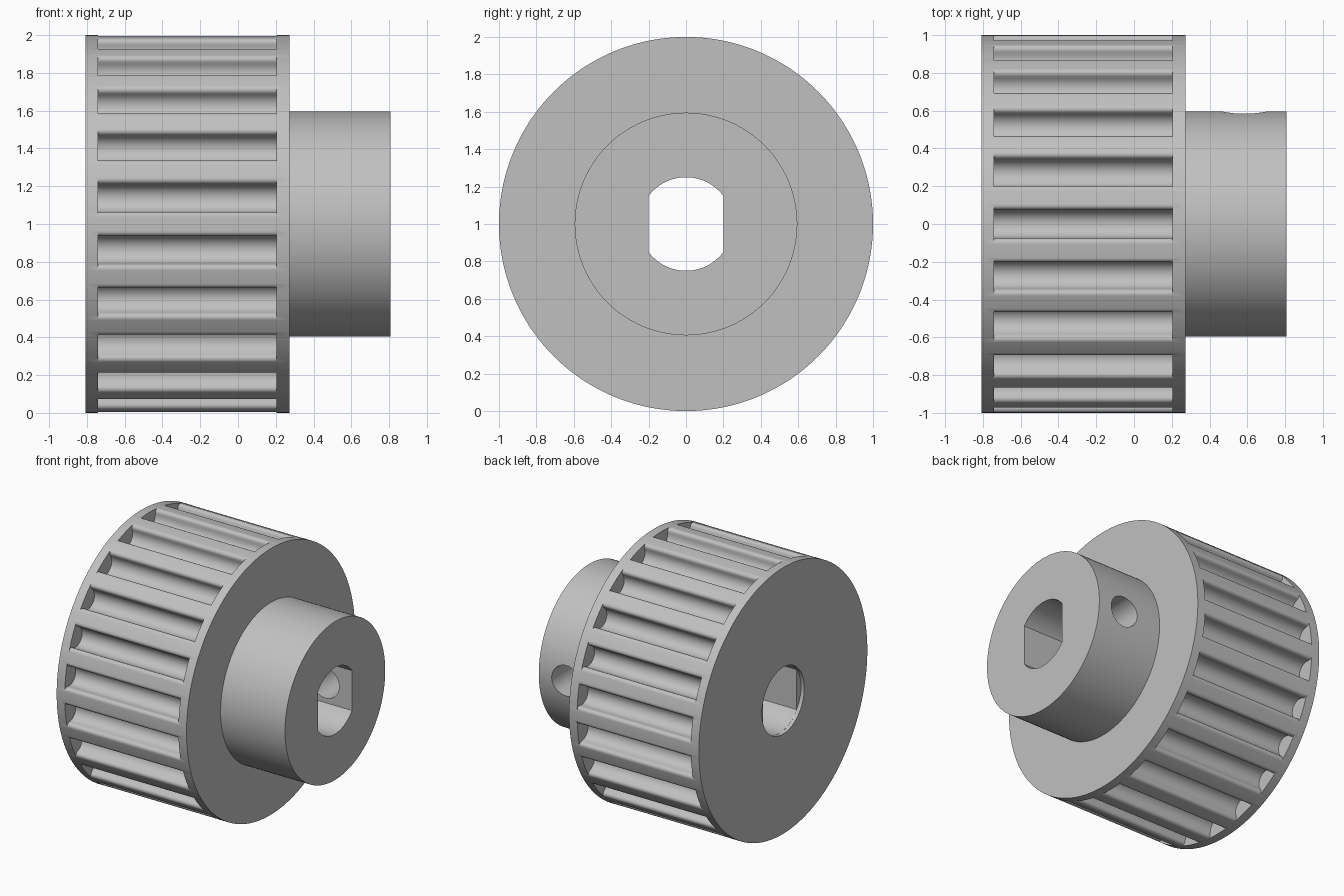
import bpy, bmesh, math
from mathutils import Matrix, Vector

if "Cube" in bpy.data.objects:
    bpy.data.objects.remove(bpy.data.objects["Cube"])

CENTRE = Vector((0, 0, 1))
TEETH = 22
STEPS = TEETH * 8

metal = bpy.data.materials.new("light grey metal")
metal.diffuse_color = (0.53, 0.53, 0.53, 1)
metal.use_nodes = True
metal.node_tree.nodes["Principled BSDF"].inputs["Base Color"].default_value = metal.diffuse_color


def circle(radius, steps):
    return [(radius * math.cos(2 * math.pi * i / steps),
             radius * math.sin(2 * math.pi * i / steps)) for i in range(steps)]


def add_prism(bm, outline, x0, x1, turn=0.0):
    """Extrude a (y, z) outline along x, turned about the pulley axis."""
    rot = Matrix.Rotation(turn, 3, 'X')
    rings = [[bm.verts.new(CENTRE + rot @ Vector((x, y, z))) for y, z in outline]
             for x in (x0, x1)]
    n = len(outline)
    for i in range(n):
        j = (i + 1) % n
        bm.faces.new((rings[0][i], rings[0][j], rings[1][j], rings[1][i]))
    bm.faces.new(rings[0][::-1])
    bm.faces.new(rings[1])


def make_object(name, bm):
    bmesh.ops.recalc_face_normals(bm, faces=bm.faces[:])
    mesh = bpy.data.meshes.new(name)
    bm.to_mesh(mesh)
    bm.free()
    obj = bpy.data.objects.new(name, mesh)
    bpy.context.collection.objects.link(obj)
    mesh.materials.append(metal)
    return obj


# Pulley body: stepped profile (x, radius) turned about the x axis
bm = bmesh.new()
profile = [(-0.807, 1.0), (0.272, 1.0), (0.272, 0.595), (0.807, 0.595)]
rings = [[bm.verts.new(CENTRE + Vector((x, y, z))) for y, z in circle(r, STEPS)]
         for x, r in profile]
for a, b in zip(rings, rings[1:]):
    for i in range(STEPS):
        j = (i + 1) % STEPS
        bm.faces.new((a[i], a[j], b[j], b[i]))
bm.faces.new(rings[0])
bm.faces.new(rings[-1])
pulley = make_object("pulley_body", bm)

# Belt grooves: round bottom with rounded lips, between the two rims
half = [(0.1, 1.1)]
for i in range(6):
    a = math.radians(90 + 18 * i)
    half.append((0.1 + 0.025 * math.cos(a), 0.97 + 0.025 * math.sin(a)))
for i in range(9):
    a = math.radians(-90 * i / 8)
    half.append((0.075 * math.cos(a), 0.955 + 0.075 * math.sin(a)))
groove = half + [(-y, z) for y, z in half[-2::-1]]
bm = bmesh.new()
for k in range(TEETH):
    add_prism(bm, groove, -0.74, 0.205, 2 * math.pi * k / TEETH)
grooves = make_object("groove_cutter", bm)

# Shaft bore with two flats, and a short round mouth on the left face
corner = math.acos(0.2 / 0.25)
arc = [corner + (math.pi - 2 * corner) * i / 24 for i in range(25)]
flat_bore = [(0.25 * math.cos(a + s), 0.25 * math.sin(a + s))
             for s in (0, math.pi) for a in arc]
bm = bmesh.new()
add_prism(bm, flat_bore, -0.785, 0.95)
bore = make_object("bore_cutter", bm)
bm = bmesh.new()
add_prism(bm, circle(0.251, 64), -0.95, -0.78)
mouth = make_object("bore_mouth_cutter", bm)

# Set screw hole through the back wall of the hub
bm = bmesh.new()
bmesh.ops.create_cone(bm, cap_ends=True, segments=48, radius1=0.115, radius2=0.115,
                      depth=0.75, matrix=Matrix.Translation((0.585, 0.425, 1))
                      @ Matrix.Rotation(math.pi / 2, 4, 'X'))
screw = make_object("screw_hole_cutter", bm)

# Cut everything and remove the cutters
bpy.context.view_layer.objects.active = pulley
pulley.select_set(True)
for cutter in (grooves, bore, mouth, screw):
    cutter.hide_render = True
    cut = pulley.modifiers.new(cutter.name, 'BOOLEAN')
    cut.operation = 'DIFFERENCE'
    cut.solver = 'EXACT'
    cut.object = cutter
    bpy.ops.object.modifier_apply(modifier=cut.name)
    bpy.data.objects.remove(cutter)

bpy.ops.object.shade_smooth_by_angle(angle=math.radians(30))
